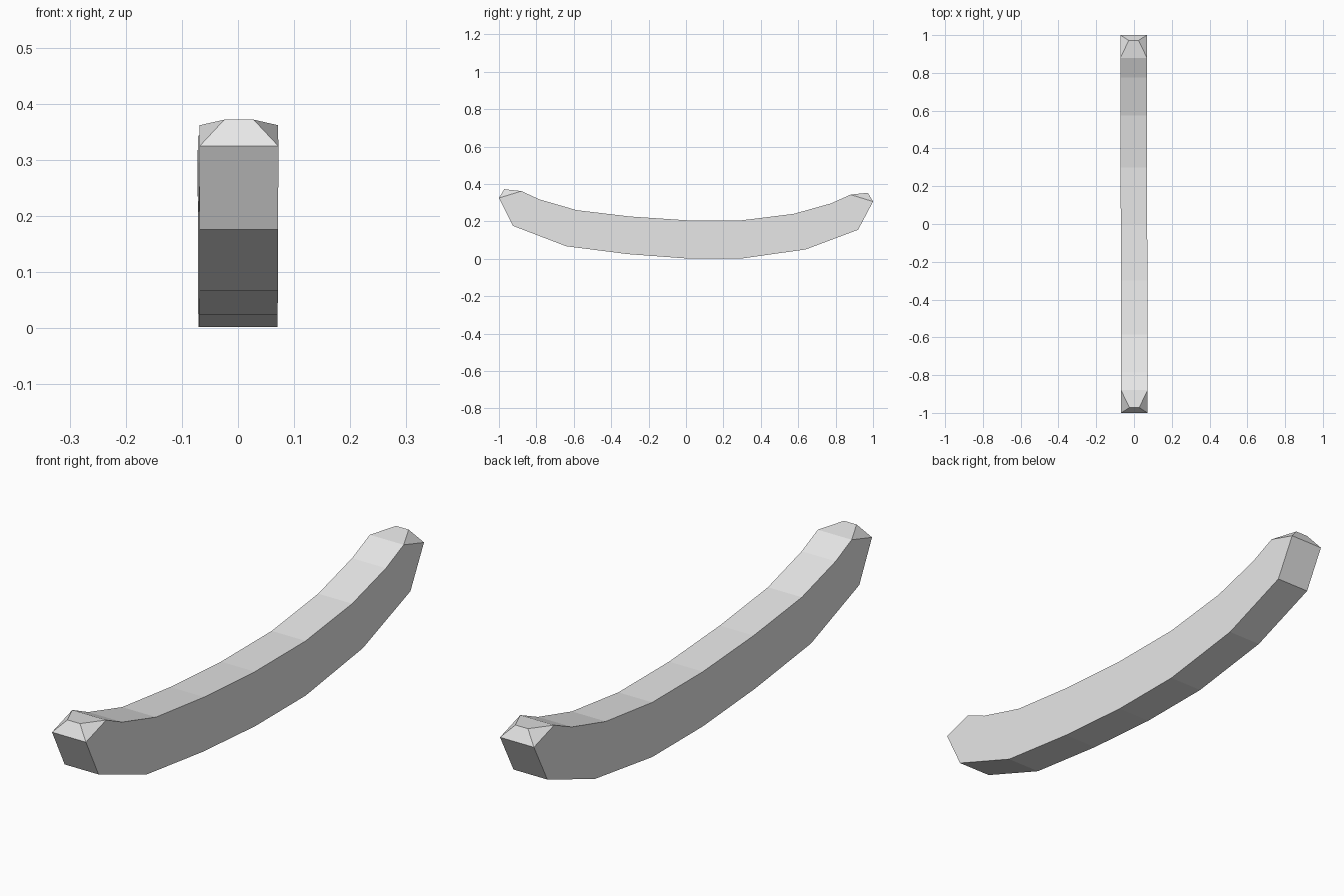
import bpy
import bmesh

cube = bpy.data.objects.get("Cube")
if cube:
    bpy.data.objects.remove(cube, do_unlink=True)

HALF_WIDTH = 0.07
RIDGE_HALF = 0.026
YAW = -0.0018  # slight sideways lean along the length

# Side outline (y, z): upper edge front to back, then lower edge back to front
UPPER = [(-1, .325), (-.88, .362), (-.785, .318), (-.585, .26), (-.3, .226), (0, .206),
         (.3, .206), (.575, .24), (.775, .296), (.88, .343), (1, .306)]
LOWER = [(.92, .155), (.64, .05), (.3, .002), (0, .002), (-.31, .025), (-.64, .067), (-.925, .176)]
OUTLINE = UPPER + LOWER

bm = bmesh.new()


def vert(x, y, z):
    return bm.verts.new((x + YAW * y, y, z))


# Curved bar: two flat sides joined by a strip of facets
right = [vert(-HALF_WIDTH, y, z) for y, z in OUTLINE]
left = [vert(HALF_WIDTH, y, z) for y, z in OUTLINE]
bm.faces.new(right)
bm.faces.new(left[::-1])

# Hipped tips replace the facets over the two ends
tips = {0: (-.972, .372), len(UPPER) - 2: (.972, .353)}
for i in range(len(OUTLINE)):
    j = (i + 1) % len(OUTLINE)
    a, b, c, d = right[i], right[j], left[j], left[i]
    if i in tips:
        y, z = tips[i]
        p, q = vert(-RIDGE_HALF, y, z), vert(RIDGE_HALF, y, z)
        for face in ((a, d, q, p), (b, p, q, c), (a, p, b), (d, c, q)):
            bm.faces.new(face)
    else:
        bm.faces.new((a, b, c, d))
bmesh.ops.recalc_face_normals(bm, faces=bm.faces)

mesh = bpy.data.meshes.new("curved_bar")
bm.to_mesh(mesh)
bm.free()

# Plain light grey
grey = bpy.data.materials.new("light grey")
grey.use_nodes = True
colour = (.8, .8, .8, 1)
grey.diffuse_color = colour
grey.node_tree.nodes["Principled BSDF"].inputs["Base Color"].default_value = colour
mesh.materials.append(grey)

bar = bpy.data.objects.new("curved_bar", mesh)
bpy.context.collection.objects.link(bar)
